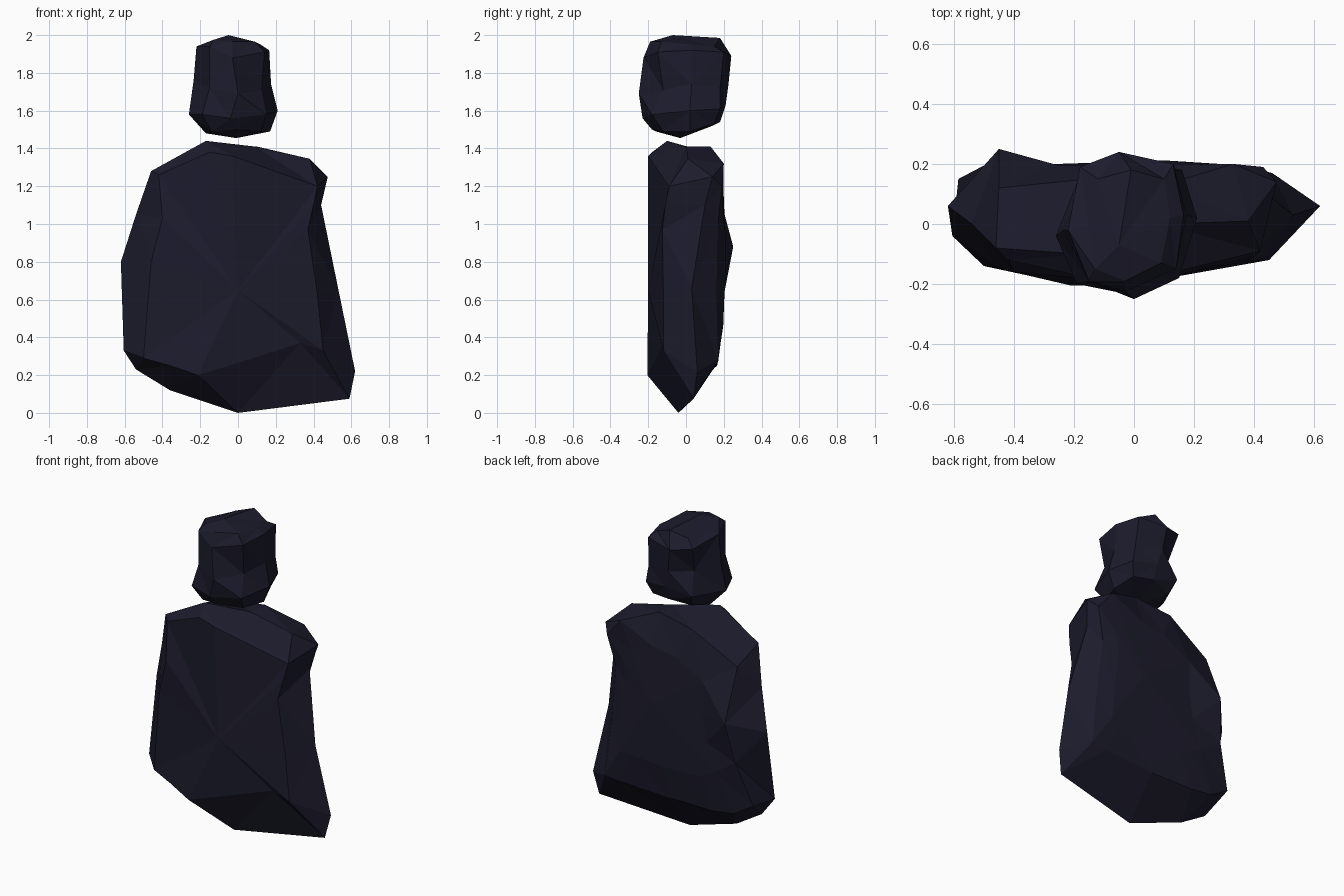
import bpy, bmesh

stone = bpy.data.materials.new("dark navy stone")
stone.diffuse_color = (0.0115, 0.011, 0.025, 1)


def inner(ring, centre, amount, depth):
    """Shrink a ring in x and z towards a centre, laid flat at the given depth."""
    return [(centre[0] + (x - centre[0]) * amount, depth, centre[2] + (z - centre[2]) * amount)
            for x, y, z in ring]


def rock(name, rings, start, end):
    """Loft faceted rings of equal length, closed by a fan to a point at each end."""
    bm = bmesh.new()
    loops = [[bm.verts.new(p) for p in ring] for ring in rings]
    n = len(loops[0])
    for a, b in zip(loops, loops[1:]):
        for i in range(n):
            j = (i + 1) % n
            bm.faces.new((a[i], a[j], b[j], b[i]))
    for loop, tip in ((loops[0], start), (loops[-1], end)):
        v = bm.verts.new(tip)
        for i in range(n):
            bm.faces.new((loop[i], loop[(i + 1) % n], v))
    bmesh.ops.triangulate(bm, faces=bm.faces[:])
    bmesh.ops.recalc_face_normals(bm, faces=bm.faces[:])
    mesh = bpy.data.meshes.new(name)
    bm.to_mesh(mesh)
    bm.free()
    mesh.materials.append(stone)
    obj = bpy.data.objects.new(name, mesh)
    bpy.context.collection.objects.link(obj)
    return obj


# Body slab: front face, outer rim and back face, clockwise from the top
front = [(-.15, -.18, 1.38), (-.03, -.20, 1.36), (.42, -.09, 1.20), (.40, -.11, 1.10),
         (.37, -.125, .97), (.42, -.12, .63), (.45, -.12, .33), (.33, -.12, .37),
         (0, -.172, .265), (-.21, -.205, .20), (-.36, -.17, .25), (-.50, -.14, .29),
         (-.46, -.145, .80), (-.40, -.16, 1.03), (-.42, -.12, 1.26)]
rim = [(-.17, -.10, 1.44), (.09, 0, 1.41), (.38, .01, 1.345), (.475, .14, 1.25),
       (.44, .10, 1.10), (.53, .03, .66), (.62, .06, .22), (.59, .04, .075),
       (0, -.04, 0), (-.36, 0, .12), (-.54, 0, .23), (-.605, -.04, .33),
       (-.62, .06, .80), (-.54, .0, 1.05), (-.46, -.08, 1.28)]
back = [(-.15, .15, 1.37), (.10, .13, 1.41), (.33, .20, 1.32), (.43, .19, 1.20),
        (.38, .17, 1.0), (.42, .16, .62), (.46, .17, .28), (.35, .17, .27),
        (0, .16, .25), (-.30, .165, .25), (-.45, .16, .27), (-.585, .15, .35),
        (-.49, .20, .62), (-.45, .25, .88), (-.45, .12, 1.20)]
front_tip, back_tip = (0, -.20, .65), (.10, .212, .85)
rock("body_stone", [front, rim, back, inner(back, back_tip, .65, .197)], front_tip, back_tip)

# Head boulder: bottom, lower, middle, upper and crown rings, from the front going round
bottom = [(-.02, -.18, 1.50), (.12, -.12, 1.49), (.17, .02, 1.49), (.13, .15, 1.53),
          (0, .18, 1.54), (-.14, .14, 1.52), (-.17, 0, 1.48), (-.14, -.16, 1.49)]
lower = [(-.04, -.23, 1.56), (.15, -.18, 1.58), (.21, .02, 1.60), (.16, .18, 1.61),
         (0, .21, 1.63), (-.17, .19, 1.60), (-.26, -.04, 1.58), (-.19, -.20, 1.58)]
middle = [(0, -.25, 1.69), (.125, -.12, 1.71), (.175, .03, 1.74), (.14, .18, 1.72),
          (-.03, .225, 1.74), (-.15, .13, 1.74), (-.235, -.02, 1.76), (-.15, -.19, 1.72)]
upper = [(-.03, -.225, 1.88), (.14, -.15, 1.91), (.165, .03, 1.92), (.13, .20, 1.91),
         (-.05, .24, 1.89), (-.18, .19, 1.91), (-.22, -.02, 1.94), (-.15, -.19, 1.94)]
crown = [(-.03, -.19, 1.965), (.09, -.13, 1.965), (.12, .02, 1.95), (.10, .15, 1.94),
         (-.01, .18, 1.985), (-.12, .15, 1.95), (-.15, 0, 1.955), (-.13, -.15, 1.975)]
rock("head_stone", [bottom, lower, middle, upper, crown], (-.01, -.03, 1.455), (-.05, -.07, 2.0))
